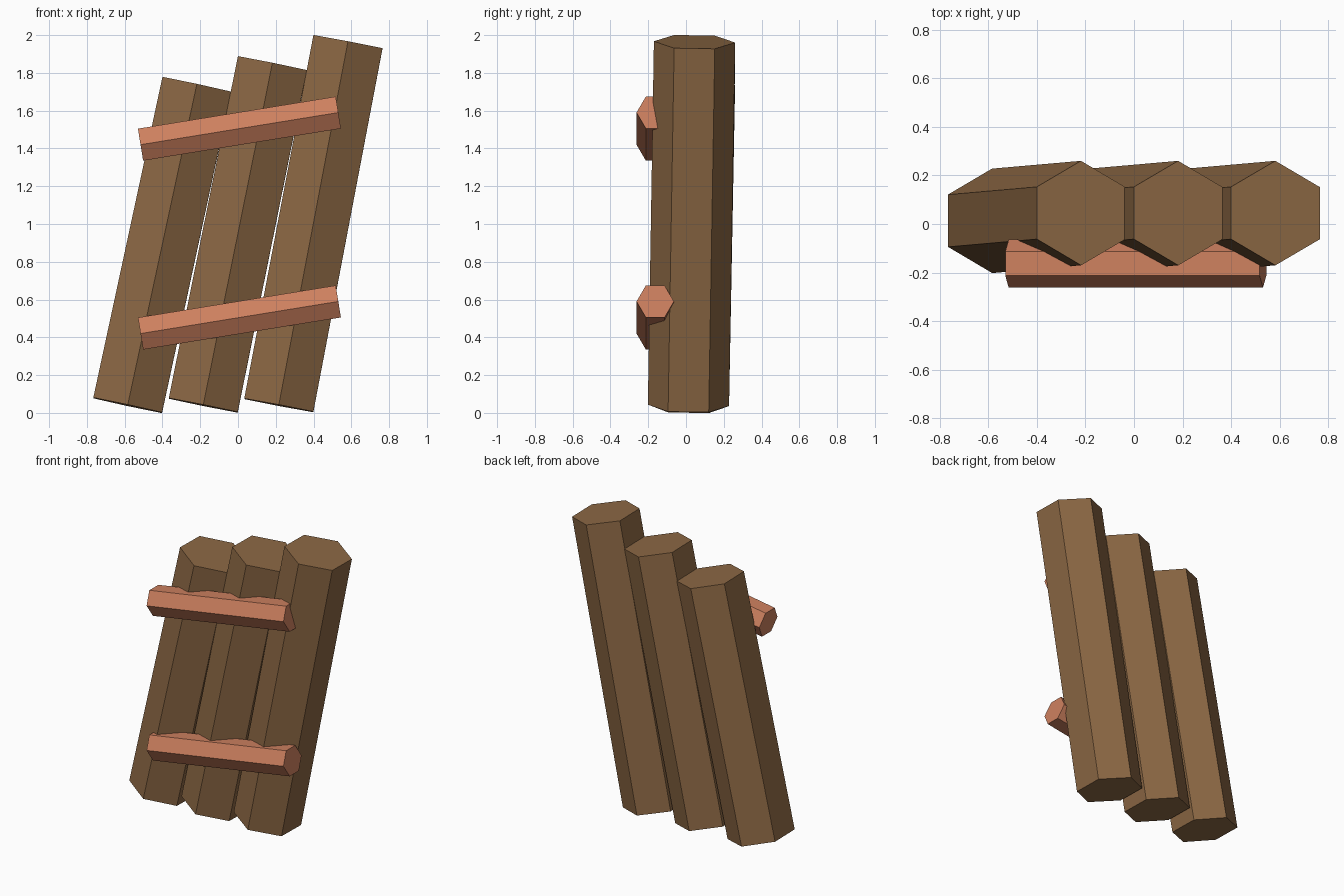
import bpy
import bmesh
from math import sin, cos, pi
from mathutils import Vector

cube = bpy.data.objects.get("Cube")
if cube:
    bpy.data.objects.remove(cube, do_unlink=True)


def make_material(name, rgb):
    mat = bpy.data.materials.new(name)
    mat.use_nodes = True
    color = (*rgb, 1.0)
    mat.diffuse_color = color
    mat.node_tree.nodes["Principled BSDF"].inputs["Base Color"].default_value = color
    return mat


def hex_beam(name, start, end, radius, mat, sides=6):
    """Flat-shaded beam between two points, with ridges facing front and back."""
    start, end = Vector(start), Vector(end)
    turn = Vector((0, 0, 1)).rotation_difference(end - start)
    angles = [2 * pi * i / sides for i in range(sides)]
    ring = [turn @ Vector((radius * sin(a), radius * cos(a), 0)) for a in angles]
    bm = bmesh.new()
    low = [bm.verts.new(start + p) for p in ring]
    high = [bm.verts.new(end + p) for p in ring]
    bm.faces.new(low)
    bm.faces.new(high)
    for i in range(sides):
        j = (i + 1) % sides
        bm.faces.new((low[i], low[j], high[j], high[i]))
    bmesh.ops.recalc_face_normals(bm, faces=bm.faces)
    mesh = bpy.data.meshes.new(name)
    bm.to_mesh(mesh)
    bm.free()
    mesh.materials.append(mat)
    obj = bpy.data.objects.new(name, mesh)
    bpy.context.collection.objects.link(obj)
    return obj


log_brown = make_material("log brown", (0.262, 0.138, 0.058))
batten_orange = make_material("batten orange brown", (0.610, 0.216, 0.114))

# Three leaning logs, rising in height from right to left
for side, x, top in (("right", -0.4, 1.738), ("middle", 0.0, 1.85), ("left", 0.4, 1.964)):
    hex_beam(f"{side}_log", (x - 0.184, 0.013, 0.04), (x + 0.182, 0.045, top),
             0.215, log_brown)

# Two slanted battens across the front
for level, z in (("lower", 0.505), ("upper", 1.505)):
    hex_beam(f"{level}_batten", (-0.516, -0.163, z - 0.085), (0.531, -0.163, z + 0.085),
             0.099, batten_orange)
